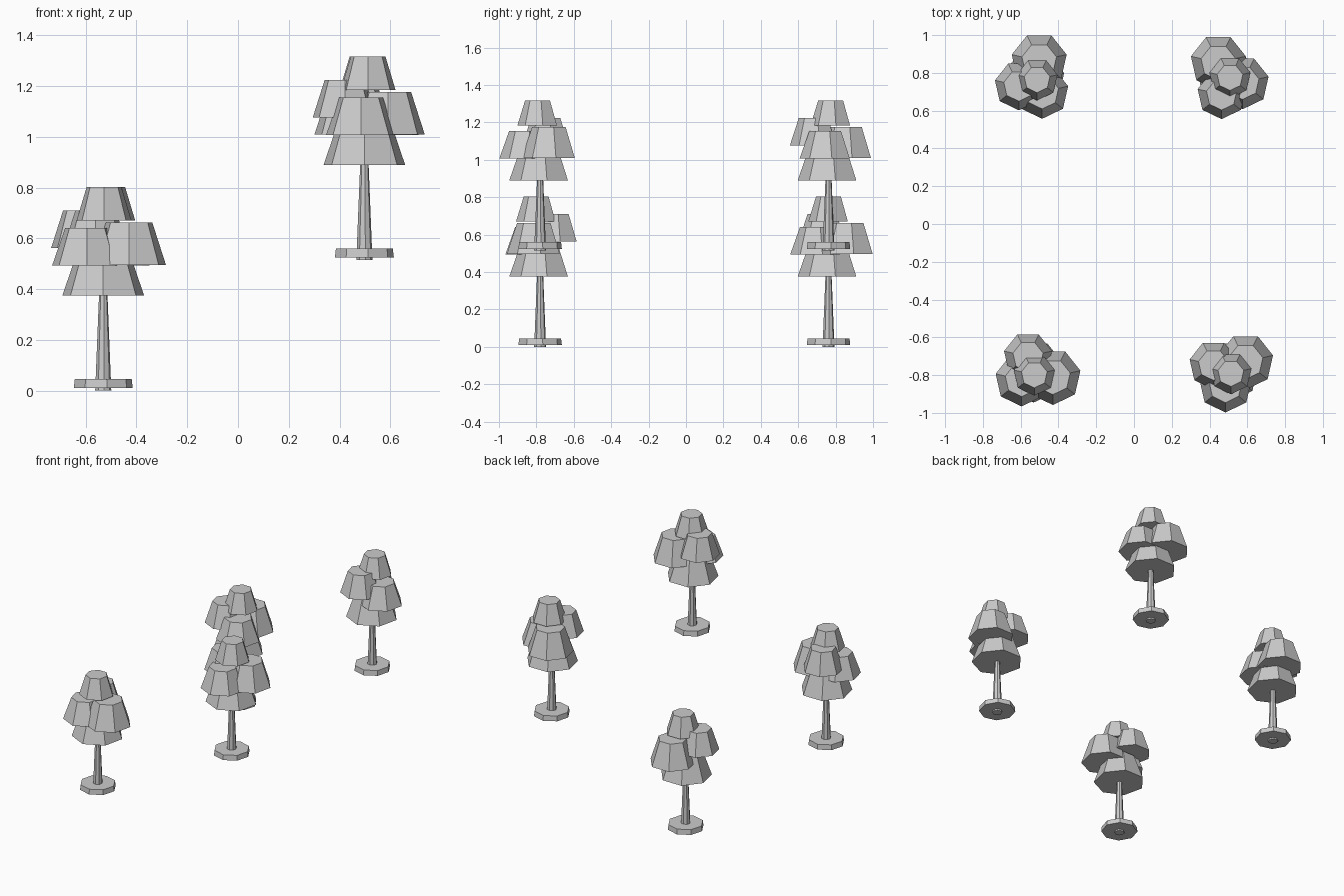
import bpy, math

cube = bpy.data.objects.get("Cube")
if cube:
    bpy.data.objects.remove(cube, do_unlink=True)

# Single grey for everything
grey = bpy.data.materials.new("plain_grey")
grey.use_nodes = True
colour = (0.6, 0.6, 0.6, 1)
grey.diffuse_color = colour
grey.node_tree.nodes["Principled BSDF"].inputs["Base Color"].default_value = colour


def frustum(name, sides, r_low, r_high, low, high, x, y, turn=0):
    """Flat-shaded tapered prism standing between two heights."""
    bpy.ops.mesh.primitive_cone_add(
        vertices=sides, radius1=r_low, radius2=r_high, depth=high - low,
        location=(x, y, (low + high) / 2), rotation=(0, 0, math.radians(turn)))
    obj = bpy.context.object
    obj.name = name
    obj.data.materials.append(grey)
    return obj


# Leaf clumps: name, radius, bottom, top, distance from trunk, direction
CLUMPS = [
    ("lower_crown", 0.165, 0.375, 0.55, 0, 0),
    ("large_side_crown", 0.149, 0.495, 0.662, 0.106, 29),
    ("high_side_crown", 0.13, 0.562, 0.71, 0.084, 156),
    ("small_side_crown", 0.141, 0.493, 0.64, 0.078, 260),
    ("top_crown", 0.111, 0.67, 0.803, 0.018, -35),
]


def tree(label, x, y, z, turn):
    # Base disc and tapered trunk
    frustum(label + "_base", 8, 0.117, 0.113, z + 0.01, z + 0.045, x, y, 7)
    frustum(label + "_trunk", 8, 0.032, 0.015, z, z + 0.42, x, y, 7)
    # Seven-sided clumps swing round the trunk but keep a corner to the front
    for name, radius, low, high, reach, angle in CLUMPS:
        a = math.radians(angle + turn)
        frustum(label + "_" + name, 7, radius, radius * 0.63, z + low, z + high,
                x + reach * math.cos(a), y + reach * math.sin(a), 180)


# Four trees, the pair on the left side standing higher
tree("front_right_tree", -0.531, -0.78, 0, -45)
tree("back_right_tree", -0.531, 0.762, 0, 45)
tree("front_left_tree", 0.498, -0.78, 0.514, 0)
tree("back_left_tree", 0.498, 0.762, 0.514, 90)
